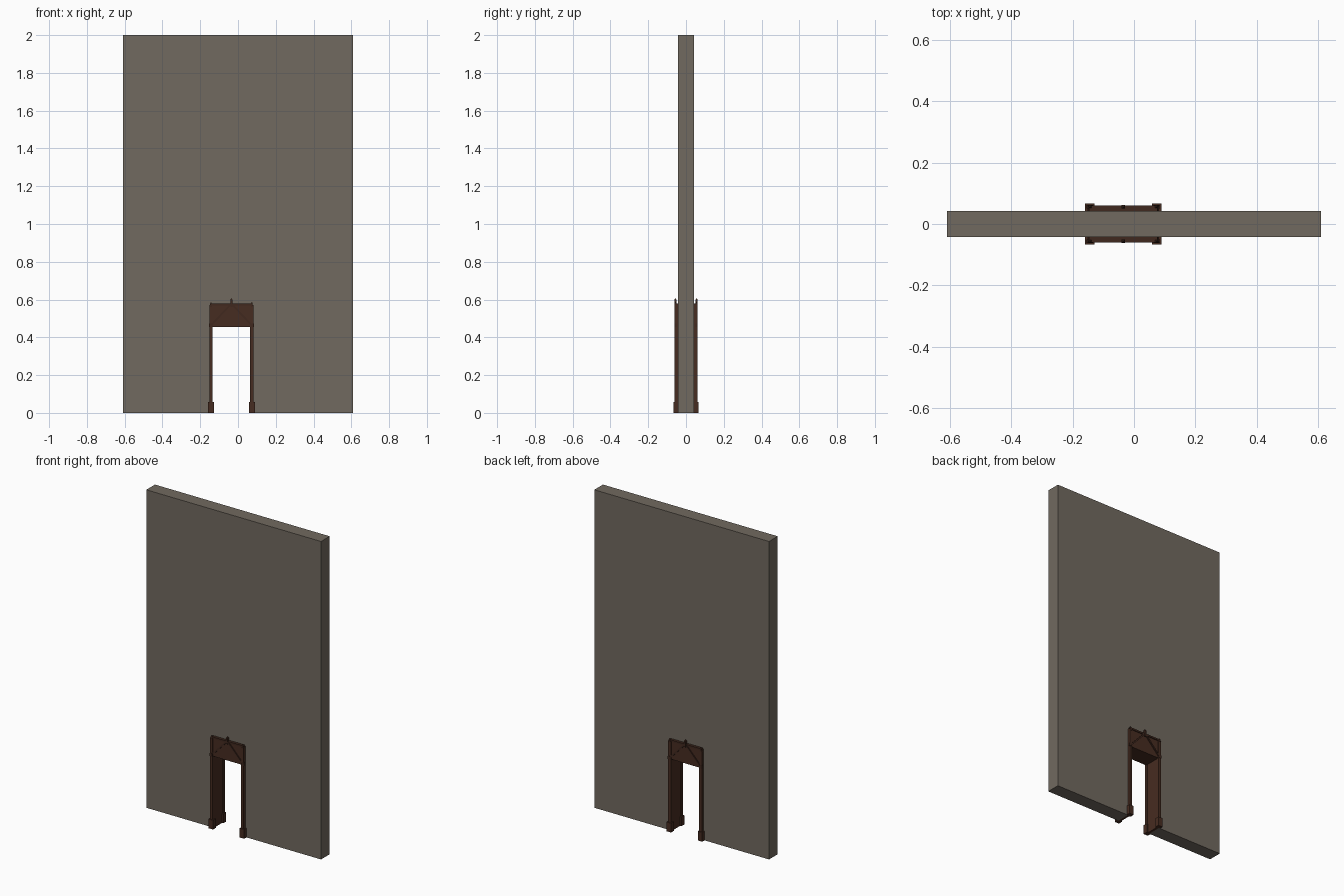
import bpy, bmesh, math
from mathutils import Vector, Matrix

if "Cube" in bpy.data.objects:
    bpy.data.objects.remove(bpy.data.objects["Cube"])


def material(name, color):
    m = bpy.data.materials.new(name)
    m.diffuse_color = (*color, 1)
    m.use_nodes = True
    m.node_tree.nodes["Principled BSDF"].inputs["Base Color"].default_value = m.diffuse_color
    return m


STONE = material("grey_brown_stone", (0.165, 0.142, 0.115))
WOOD = material("dark_wood", (0.062, 0.025, 0.015))
TRIM = material("darker_wood_trim", (0.050, 0.021, 0.013))
CX = -0.035  # centre of the doorway


def finish(name, bm, mat):
    bmesh.ops.recalc_face_normals(bm, faces=bm.faces)
    me = bpy.data.meshes.new(name)
    bm.to_mesh(me)
    bm.free()
    me.materials.append(mat)
    ob = bpy.data.objects.new(name, me)
    bpy.context.collection.objects.link(ob)
    return ob


def prism(name, pts, y0, y1, mat):
    """Extrude an xz outline from y0 to y1."""
    bm = bmesh.new()
    f = bm.faces.new([bm.verts.new((x, y0, z)) for x, z in pts])
    r = bmesh.ops.extrude_face_region(bm, geom=[f])
    bmesh.ops.translate(bm, vec=(0, y1 - y0, 0),
                        verts=[g for g in r["geom"] if isinstance(g, bmesh.types.BMVert)])
    return finish(name, bm, mat)


def box(name, x0, x1, y0, y1, z0, z1, mat):
    lo, hi = min(x0, x1), max(x0, x1)
    return prism(name, [(lo, z0), (hi, z0), (hi, z1), (lo, z1)], min(y0, y1), max(y0, y1), mat)


def spike(name, x, y, half, z0, z1, z2, mat):
    """Square post from z0 to z1 with a pyramid tip at z2."""
    ob = box(name, x - half, x + half, y - half, y + half, z0, z1, mat)
    bm = bmesh.new()
    bm.from_mesh(ob.data)
    top = max(bm.faces, key=lambda f: f.calc_center_median().z)
    r = bmesh.ops.poke(bm, faces=[top])
    r["verts"][0].co.z = z2
    bm.to_mesh(ob.data)
    bm.free()


def bar(name, a, b, width, y0, y1, mat):
    """Slanted brace between two xz points."""
    a, b = Vector(a), Vector(b)
    d = (b - a).normalized()
    n = Vector((-d.y, d.x)) * width / 2
    prism(name, [a - n, b - n, b + n, a + n], min(y0, y1), max(y0, y1), mat)


# wall slab with doorway notch
L, R, T = CX - 0.116, CX + 0.116, 0.572
prism("wall", [(-0.608, 0), (L, 0), (L, T), (R, T), (R, 0), (0.608, 0), (0.608, 2), (-0.608, 2)],
      -0.043, 0.043, STONE)

# lintel running through the wall
box("lintel", L, R, -0.055, 0.055, 0.455, T, WOOD)

for s in (-1, 1):
    # jamb lining through the wall
    box("jamb", CX + s * 0.116, CX + s * 0.102, -0.056, 0.056, 0, 0.456, WOOD)

for f in (-1, 1):
    y = f * 0.06
    for s in (-1, 1):
        # post, footing and pointed post top on each corner
        box("post", CX + s * 0.117, CX + s * 0.099, f * 0.043, f * 0.060, 0, 0.57, WOOD)
        prism("post_cap", [(CX + s * 0.117, 0.565), (CX + s * 0.099, 0.565), (CX + s * 0.108, 0.580)],
              f * 0.043, f * 0.062, TRIM)
        box("footing", CX + s * 0.124, CX + s * 0.093, f * 0.038, f * 0.066, 0, 0.058, WOOD)
        spike("post_finial", CX + s * 0.108, f * 0.056, 0.005, 0.56, 0.578, 0.588, TRIM)
        # slanted brace from the centre to the lower corner
        bar("brace", (CX + s * 0.004, 0.574), (CX + s * 0.112, 0.459), 0.009,
            f * 0.05, f * 0.061, TRIM)
        box("brace_foot", CX + s * 0.119, CX + s * 0.101, f * 0.05, f * 0.062, 0.455, 0.474, TRIM)
    # top rail and centre finial
    box("top_rail", CX - 0.112, CX + 0.112, f * 0.043, f * 0.060, 0.568, 0.579, TRIM)
    spike("centre_finial", CX, f * 0.056, 0.006, 0.56, 0.598, 0.608, TRIM)
